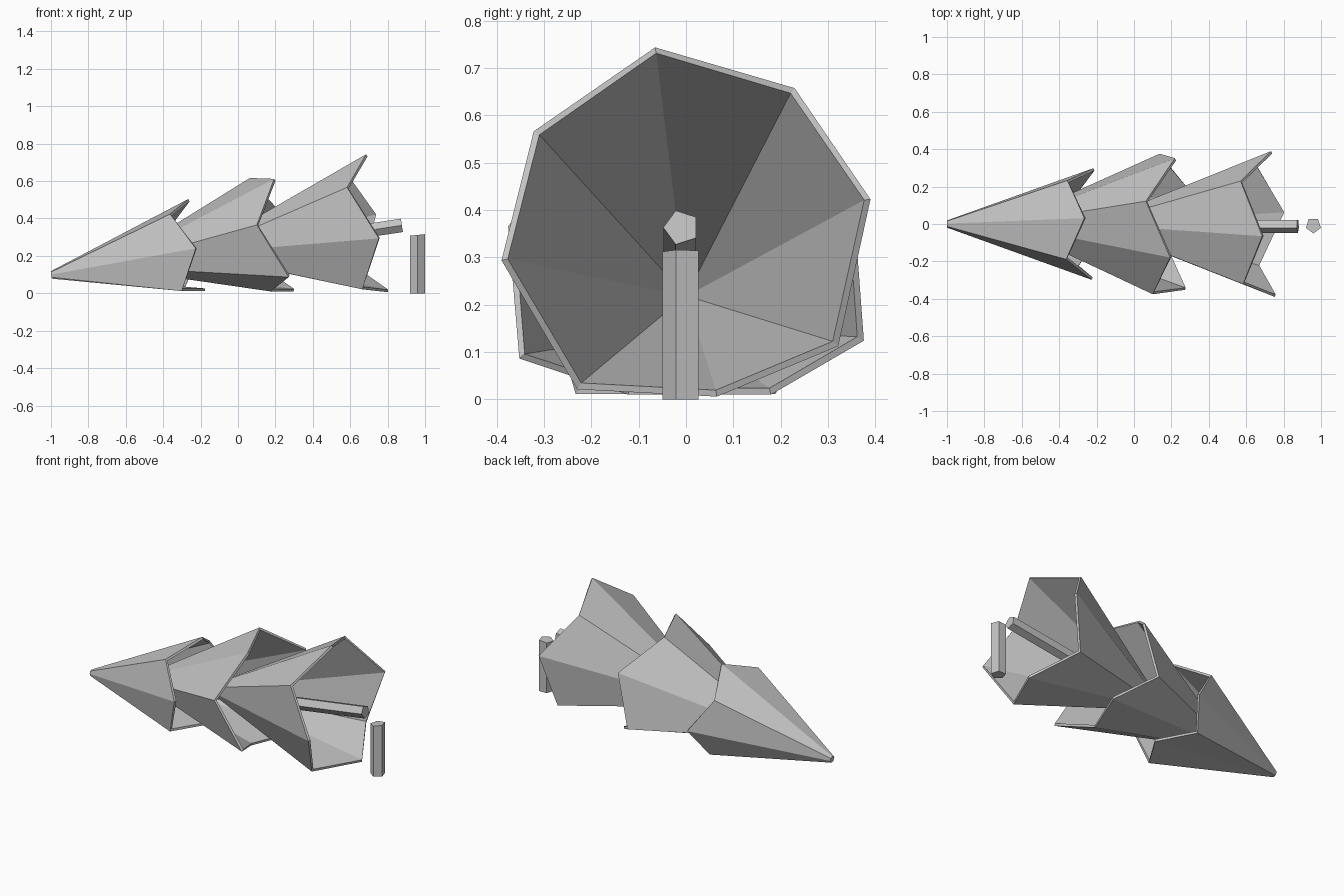
import bpy
import bmesh
from math import cos, sin, radians, tau
from mathutils import Vector

cube = bpy.data.objects.get("Cube")
if cube:
    bpy.data.objects.remove(cube, do_unlink=True)

# One plain grey for everything
GREY = (0.55, 0.55, 0.55, 1)
grey = bpy.data.materials.new("plain_grey")
grey.use_nodes = True
grey.diffuse_color = GREY
grey.node_tree.nodes["Principled BSDF"].inputs["Base Color"].default_value = GREY

# Frame of the fallen tree: it lies along x, tip low, base raised a little
TILT = radians(8.5)
AXIS = Vector((cos(TILT), 0, sin(TILT)))
UP = Vector((-sin(TILT), 0, cos(TILT)))
SIDE = Vector((0, 1, 0))
TIP = Vector((-0.998, 0, 0.098))


def ring(centre, u, v, radius, sides, phase=0, axis=None, zigzag=0, floor=None):
    """Polygon points around a centre; every other one is pulled back by zigzag."""
    points = []
    for i in range(sides):
        angle = phase + tau * i / sides
        p = centre + radius * (cos(angle) * u + sin(angle) * v)
        if zigzag and i % 2:
            p -= axis * zigzag
        if floor is not None:
            p.z = max(p.z, floor)
        points.append(p)
    return points


def loft(name, first, last, close_end):
    """Join two rings with side faces, capping the first and perhaps the last."""
    bm = bmesh.new()
    a = [bm.verts.new(p) for p in first]
    b = [bm.verts.new(p) for p in last]
    n = len(a)
    for i in range(n):
        j = (i + 1) % n
        bm.faces.new((a[i], a[j], b[j], b[i]))
    bm.faces.new(a[::-1])
    if close_end:
        bm.faces.new(b)
    bm.normal_update()
    # Turn the side walls outwards
    middle = sum((v.co for v in a), Vector()) / n
    if bm.faces[:][n].normal.dot(sum((v.co for v in b), Vector()) / n - middle) > 0:
        bmesh.ops.reverse_faces(bm, faces=bm.faces[:])
    mesh = bpy.data.meshes.new(name)
    bm.to_mesh(mesh)
    bm.free()
    mesh.materials.append(grey)
    obj = bpy.data.objects.new(name, mesh)
    bpy.context.collection.objects.link(obj)
    return obj


def foliage(name, start, end, radius, phase, zigzag, drop, floor):
    """Hollow eight-sided cone with a jagged rim, flattened where it meets the ground."""
    sink = Vector((0, 0, -drop))
    turn = radians(phase)
    tip = ring(TIP + AXIS * start, UP, SIDE, 0.02, 8, turn)
    rim = ring(TIP + AXIS * end + sink, UP, SIDE, radius, 8, turn, AXIS, zigzag, floor)
    obj = loft(name, tip, rim, False)
    shell = obj.modifiers.new("thickness", "SOLIDIFY")
    shell.thickness = 0.014
    shell.offset = -1
    shell.use_even_offset = True
    return obj


# Three nested tiers of branches
foliage("top_foliage", 0, 0.785, 0.3, 6, 0.108, 0.005, 0.012)
foliage("middle_foliage", 0.345, 1.257, 0.395, -27, 0.128, 0.02, 0.01)
foliage("bottom_foliage", 0.82, 1.76, 0.395, -9.5, 0.127, 0, 0.006)

# Five-sided trunk, its point towards the front
core = TIP + Vector((0, -0.01, -0.015))
loft("trunk",
     ring(core + AXIS * 0.6, -SIDE, UP, 0.038, 5),
     ring(core + AXIS * 1.895, -SIDE, UP, 0.038, 5), True)

# Stump left standing behind it, cut on a slight slant
X = Vector((1, 0, 0))
base = Vector((0.959, -0.008, 0))
top = ring(base + Vector((0, 0, 0.312)), -SIDE, X, 0.042, 5)
for p in top:
    p.z += 0.1 * (p.x - base.x)
loft("stump", ring(base, -SIDE, X, 0.042, 5), top, True)
